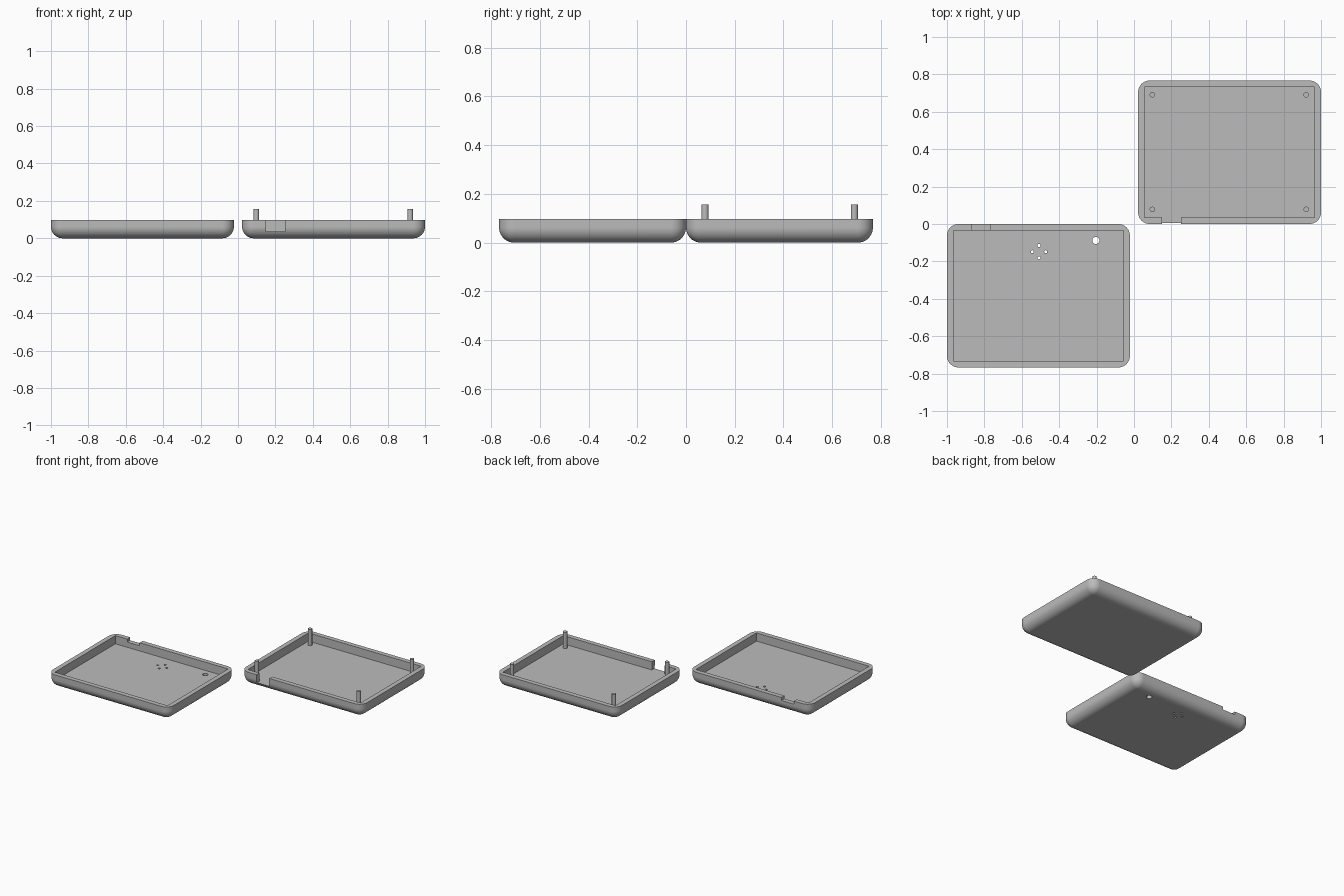
import bpy
import bmesh
from mathutils import Vector

cube = bpy.data.objects.get("Cube")
if cube:
    bpy.data.objects.remove(cube, do_unlink=True)

HEIGHT, FLOOR, WALL, RADIUS = 0.097, 0.037, 0.034, 0.062
WIDTH, DEPTH = 0.978, 0.767

grey = bpy.data.materials.new("plain grey")
grey.use_nodes = True
grey.diffuse_color = (0.5, 0.5, 0.5, 1)
shader = next(n for n in grey.node_tree.nodes if n.type == "BSDF_PRINCIPLED")
shader.inputs["Base Color"].default_value = (0.5, 0.5, 0.5, 1)


def finish(name, bm):
    bmesh.ops.recalc_face_normals(bm, faces=bm.faces)
    mesh = bpy.data.meshes.new(name)
    bm.to_mesh(mesh)
    bm.free()
    mesh.materials.append(grey)
    obj = bpy.data.objects.new(name, mesh)
    bpy.context.collection.objects.link(obj)
    return obj


def box(name, low, high, rounding=0):
    bm = bmesh.new()
    bmesh.ops.create_cube(bm, size=1)
    low, high = Vector(low), Vector(high)
    for v in bm.verts:
        v.co = (low + high) / 2 + v.co * (high - low)
    if rounding:
        # Round every edge except the open rim
        edges = [e for e in bm.edges if min(v.co.z for v in e.verts) < high.z - 0.001]
        bmesh.ops.bevel(bm, geom=edges, offset=rounding, segments=10,
                        profile=0.5, affect="EDGES", clamp_overlap=True)
    return finish(name, bm)


def cylinder(name, x, y, radius, bottom, top):
    bm = bmesh.new()
    bmesh.ops.create_cone(bm, cap_ends=True, segments=32, radius1=radius,
                          radius2=radius, depth=top - bottom)
    bmesh.ops.translate(bm, verts=bm.verts, vec=(x, y, (top + bottom) / 2))
    return finish(name, bm)


def activate(obj):
    bpy.ops.object.select_all(action="DESELECT")
    obj.select_set(True)
    bpy.context.view_layer.objects.active = obj


def cut(obj, cutter):
    cutter.hide_render = True
    mod = obj.modifiers.new("cut", "BOOLEAN")
    mod.operation, mod.solver, mod.object = "DIFFERENCE", "EXACT", cutter
    activate(obj)
    bpy.ops.object.modifier_apply(modifier=mod.name)
    bpy.data.objects.remove(cutter, do_unlink=True)


def smooth(obj):
    activate(obj)
    bpy.ops.object.shade_smooth_by_angle(angle=0.6)
    mod = obj.modifiers.new("even shading", "WEIGHTED_NORMAL")
    mod.keep_sharp = True


def tray(name, x, y):
    """Rounded shell with a square-cornered cavity."""
    obj = box(name, (x, y, 0), (x + WIDTH, y + DEPTH, HEIGHT), RADIUS)
    cut(obj, box("cavity", (x + WALL, y + WALL, FLOOR),
                 (x + WIDTH - WALL, y + DEPTH - WALL, HEIGHT + 0.1)))
    return obj


# Lid tray: shallow notch in the back wall, button hole and speaker holes
lid = tray("lid_tray", -1, -DEPTH)
cut(lid, box("lid_notch", (-0.87, -WALL - 0.01, 0.075), (-0.77, 0.05, 0.2)))
holes = [(-0.204, -0.088, 0.019)]
for dx, dy in ((1, 0), (-1, 0), (0, 1), (0, -1)):
    holes.append((-0.508 + 0.036 * dx, -0.148 + 0.033 * dy, 0.008))
for hx, hy, r in holes:
    cut(lid, cylinder("hole", hx, hy, r, -0.05, FLOOR + 0.03))
smooth(lid)

# Base tray: notch down to the floor in the front wall
base = tray("base_tray", 1 - WIDTH, 0)
cut(base, box("base_notch", (0.15, -0.05, FLOOR), (0.252, WALL + 0.01, 0.2)))
smooth(base)

# Corner posts of the base tray
for side, px in (("right", 0.098), ("left", 0.921)):
    for end, py in (("front", 0.078), ("back", 0.691)):
        smooth(cylinder(f"post_{end}_{side}", px, py, 0.0145, FLOOR - 0.005, 0.156))
